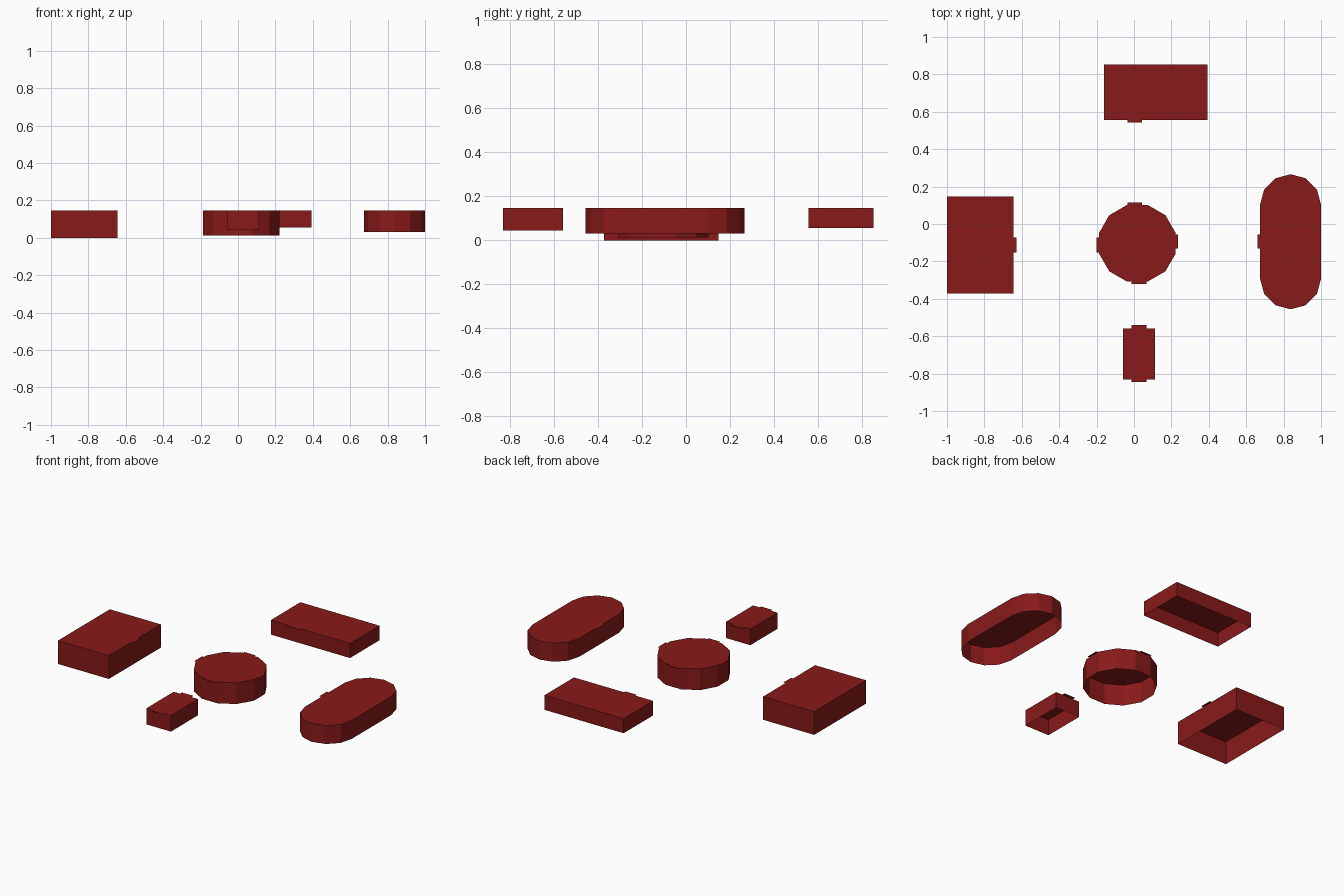
import bpy, bmesh
from math import sin, cos, pi, radians

if "Cube" in bpy.data.objects:
    bpy.data.objects.remove(bpy.data.objects["Cube"])

TOP = 0.147

red = bpy.data.materials.new("dark_red")
red.diffuse_color = (0.25, 0.01, 0.01, 1)
red.use_nodes = True
red.node_tree.nodes["Principled BSDF"].inputs["Base Color"].default_value = red.diffuse_color


def rect(x0, x1, y0, y1):
    return [(x0, y0), (x1, y0), (x1, y1), (x0, y1)]


def arc(cx, cy, r, start, end, n):
    angles = [radians(start + (end - start) * i / n) for i in range(n + 1)]
    return [(cx + r * cos(a), cy + r * sin(a)) for a in angles]


def room(name, outline, bottom, tabs):
    """Single-walled shell open below, with flat doorway tabs level with its top."""
    bm = bmesh.new()
    top = [bm.verts.new((x, y, TOP)) for x, y in outline]
    low = [bm.verts.new((x, y, bottom)) for x, y in outline]
    bm.faces.new(top)
    n = len(outline)
    for i in range(n):
        j = (i + 1) % n
        bm.faces.new((low[i], low[j], top[j], top[i]))
    for t in tabs:
        bm.faces.new([bm.verts.new((x, y, TOP)) for x, y in rect(*t)])
    me = bpy.data.meshes.new(name)
    bm.to_mesh(me)
    bm.free()
    me.materials.append(red)
    bpy.context.collection.objects.link(bpy.data.objects.new(name, me))


# Rectangular trays
room("left_tray", rect(-1, -0.643, -0.372, 0.147), 0.0,
     [(-0.643, -0.629, -0.152, -0.073)])
room("back_tray", rect(-0.16, 0.394, 0.557, 0.852), 0.055,
     [(-0.035, 0.044, 0.543, 0.557)])
room("front_tray", rect(-0.058, 0.113, -0.832, -0.56), 0.045,
     [(-0.013, 0.066, -0.56, -0.54), (-0.013, 0.066, -0.846, -0.832)])

# Twelve-sided hub with flats facing the four neighbours
cx, cy, flat = 0.018, -0.103, 0.205
room("round_hub", arc(cx, cy, flat / cos(pi / 12), 15, 345, 11), 0.013,
     [(-0.035, 0.044, cy + flat, cy + flat + 0.013),
      (-0.013, 0.066, cy - flat - 0.013, cy - flat),
      (cx + flat, cx + flat + 0.013, -0.132, -0.055),
      (cx - flat - 0.013, cx - flat, -0.152, -0.073)])

# Long tray with rounded ends
r = 0.163
room("oval_tray", arc(0.837, 0.266 - r, r, 0, 180, 6) + arc(0.837, -0.456 + r, r, 180, 360, 6),
     0.03, [(0.66, 0.674, -0.132, -0.055)])
